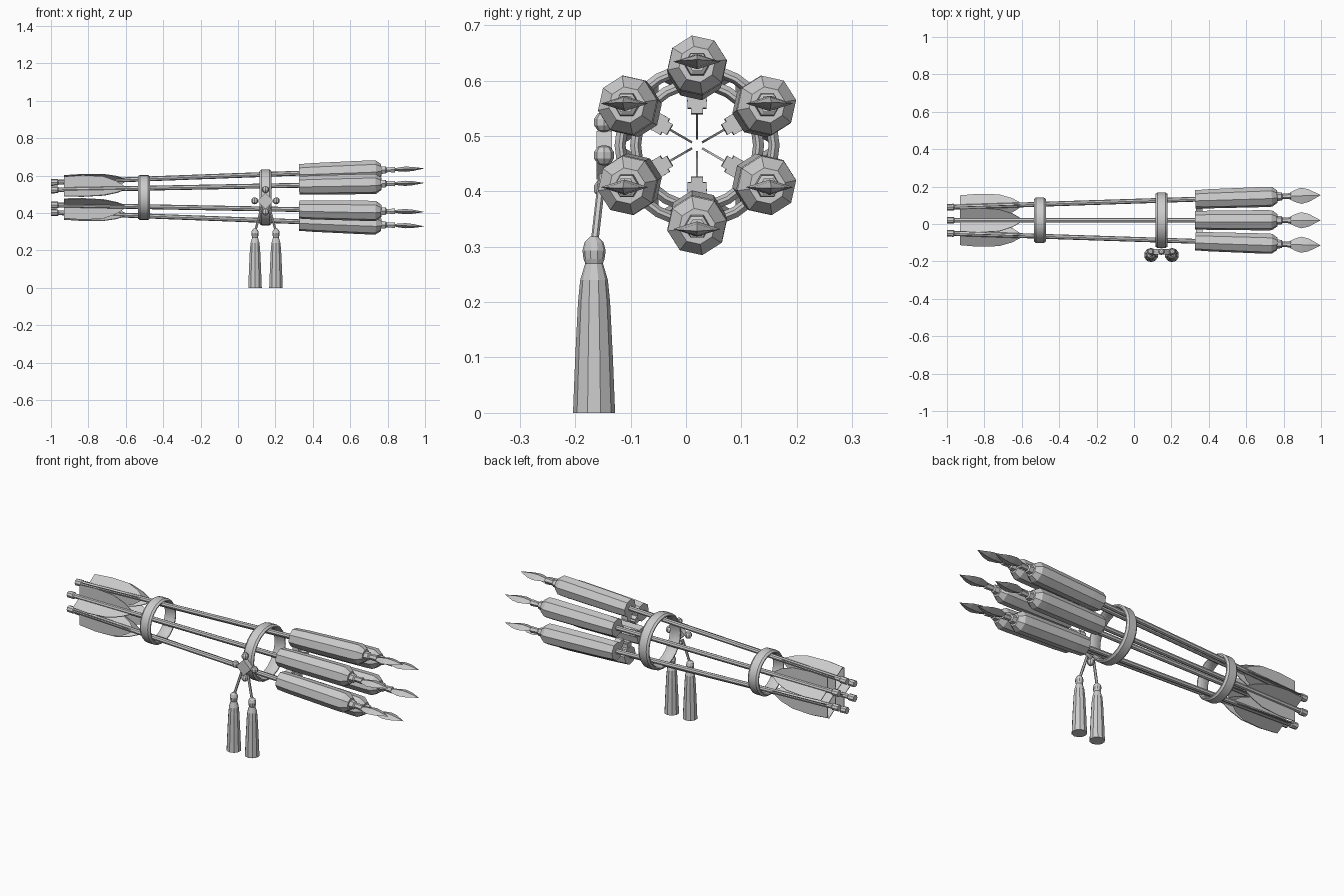
import bpy, bmesh
from math import sin, cos, pi, radians
from mathutils import Vector, Matrix

if "Cube" in bpy.data.objects:
    bpy.data.objects.remove(bpy.data.objects["Cube"])

CY, CZ = 0.02, 0.483          # bundle axis
R0, SLOPE = 0.1175, 0.0375    # shaft distance from axis at x=0, and its flare


def add_obj(name, bm, mat=None, smooth=False):
    bmesh.ops.recalc_face_normals(bm, faces=bm.faces)
    me = bpy.data.meshes.new(name)
    bm.to_mesh(me)
    bm.free()
    for p in me.polygons:
        p.use_smooth = smooth
    ob = bpy.data.objects.new(name, me)
    bpy.context.collection.objects.link(ob)
    if mat:
        ob.matrix_world = mat
    return ob


def lathe(bm, profile, sides, twist=0.0, sy=1.0, sz=1.0, closed=False):
    """Spin (x, radius) points about the x axis; capped unless the profile is a closed loop."""
    rings = []
    for x, r in profile:
        rings.append([bm.verts.new((x, r * sy * cos(twist + 2 * pi * i / sides),
                                    r * sz * sin(twist + 2 * pi * i / sides)))
                      for i in range(sides)])
    pairs = list(zip(rings, rings[1:]))
    if closed:
        pairs.append((rings[-1], rings[0]))
    for a, b in pairs:
        for i in range(sides):
            j = (i + 1) % sides
            bm.faces.new((a[i], a[j], b[j], b[i]))
    if not closed:
        bm.faces.new(rings[0])
        bm.faces.new(rings[-1])


def fin(bm, angle):
    """Thin feather plate standing off the shaft at the given angle."""
    outline = [(-0.93, 0.008), (-0.93, 0.07), (-0.83, 0.076), (-0.72, 0.068),
               (-0.65, 0.042), (-0.6, 0.008)]
    rot = Matrix.Rotation(angle, 4, 'X')
    sides = [[bm.verts.new(rot @ Vector((x, r, t))) for x, r in outline]
             for t in (-0.002, 0.002)]
    bm.faces.new(sides[0])
    bm.faces.new(sides[1])
    n = len(outline)
    for i in range(n):
        j = (i + 1) % n
        bm.faces.new((sides[0][i], sides[0][j], sides[1][j], sides[1][i]))


# six rocket arrows
for k in range(6):
    a = radians(30 + 60 * k)
    d = Vector((1, SLOPE * cos(a), SLOPE * sin(a))).normalized()
    rot = Vector((1, 0, 0)).rotation_difference(d).to_matrix().to_4x4()
    place = Matrix.Translation((0, CY + R0 * cos(a), CZ + R0 * sin(a))) @ rot

    # shaft with thicker nock end
    bm = bmesh.new()
    lathe(bm, [(-1, 0.018), (-0.965, 0.018), (-0.96, 0.013), (0.8, 0.013)], 8)
    add_obj(f"arrow_shaft_{k+1}", bm, place)

    # powder tube
    bm = bmesh.new()
    lathe(bm, [(0.328, 0.049), (0.40, 0.052), (0.70, 0.055), (0.738, 0.054),
               (0.767, 0.033)], 8, radians(10))
    add_obj(f"powder_tube_{k+1}", bm, place)

    # socket in front of the tube
    bm = bmesh.new()
    lathe(bm, [(0.76, 0.024), (0.79, 0.022), (0.795, 0.014), (0.84, 0.017)], 6)
    add_obj(f"head_socket_{k+1}", bm, place)

    # flat leaf-shaped head, diamond in section
    bm = bmesh.new()
    lathe(bm, [(0.825, 0.013), (0.86, 0.032), (0.895, 0.043), (0.935, 0.034),
               (0.997, 0.001)], 4, 0, 1.0, 0.32)
    add_obj(f"arrow_head_{k+1}", bm, place)

    # three feathers, one pointing to the bundle axis
    bm = bmesh.new()
    for f in (pi, pi / 3, -pi / 3):
        fin(bm, a + f)
    add_obj(f"feathers_{k+1}", bm, place)

    # fuse block on the inner side of the tube
    bm = bmesh.new()
    turn = Matrix.Rotation(a, 4, 'X')
    for r, w, h in ((-0.052, 0.034, 0.024), (-0.066, 0.022, 0.016)):
        bmesh.ops.create_cube(bm, size=1, matrix=turn @ Matrix.Translation((0.347, r, 0))
                              @ Matrix.Diagonal((0.036, h, w, 1)))
    add_obj(f"fuse_block_{k+1}", bm, place)

# binding bands with rounded section
for name, x, ro in (("rear_band", -0.503, 0.121), ("front_band", 0.147, 0.149)):
    bm = bmesh.new()
    ri, w = ro - 0.02, 0.032
    lathe(bm, [(-w, ri + 0.006), (-w, ro - 0.008), (-w + 0.01, ro), (w - 0.01, ro),
               (w, ro - 0.008), (w, ri + 0.006), (w - 0.01, ri), (-w + 0.01, ri)],
          24, closed=True)
    ob = add_obj(name, bm, Matrix.Translation((x, CY, CZ)), True)
    bpy.context.view_layer.objects.active = ob
    ob.select_set(True)
    bpy.ops.object.shade_smooth_by_angle(angle=radians(35))
    ob.select_set(False)

# decorative knot: diamond with four beads
KX, KY, KZ = 0.147, -0.148, 0.465
bm = bmesh.new()
bmesh.ops.create_cube(bm, size=1, matrix=Matrix.Translation((KX, KY, KZ))
                      @ Matrix.Rotation(pi / 4, 4, 'Y') @ Matrix.Diagonal((0.062, 0.028, 0.062, 1)))
for dx, dz in ((0.058, 0), (-0.058, 0), (0, 0.06), (0, -0.06)):
    bmesh.ops.create_uvsphere(bm, u_segments=8, v_segments=5, radius=0.019,
                              matrix=Matrix.Translation((KX + dx, KY, KZ + dz)))
add_obj("knot", bm)

# cords and tassels
for side, s in (("left", -1), ("right", 1)):
    top, end = Vector((KX + s * 0.02, KY - 0.003, 0.43)), Vector((KX + s * 0.056, -0.166, 0.30))
    d = end - top
    bm = bmesh.new()
    lathe(bm, [(0, 0.007), (d.length, 0.007)], 6)
    add_obj(f"{side}_cord", bm, Matrix.Translation(top)
            @ Vector((1, 0, 0)).rotation_difference(d).to_matrix().to_4x4())

    bm = bmesh.new()
    lathe(bm, [(0, 0.038), (0.10, 0.034), (0.20, 0.029), (0.24, 0.025), (0.27, 0.016),
               (0.278, 0.019), (0.293, 0.021), (0.308, 0.017), (0.318, 0.007)], 10)
    add_obj(f"{side}_tassel", bm, Matrix.Translation((end.x, end.y, 0))
            @ Matrix.Rotation(-pi / 2, 4, 'Y'))
